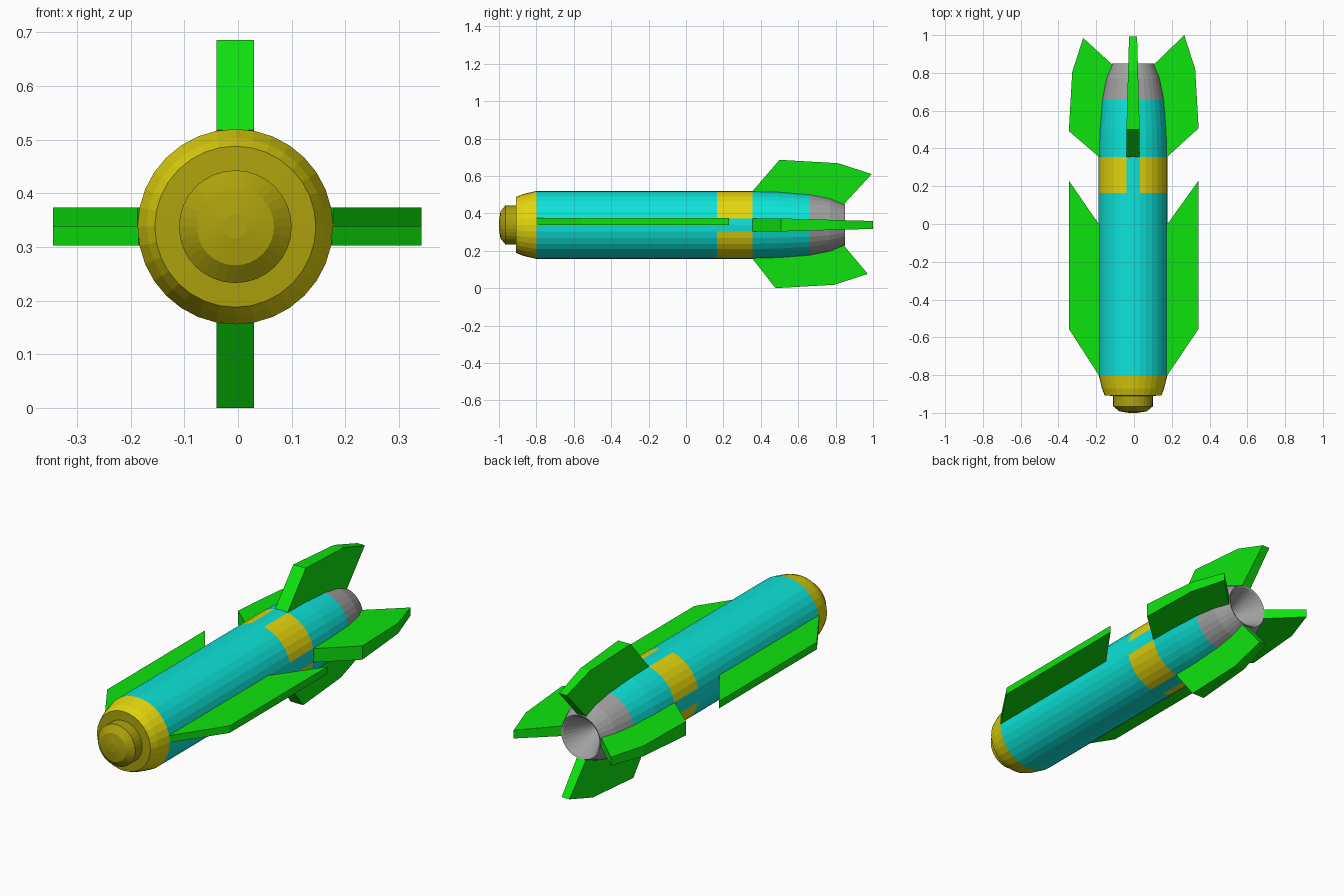
import bpy, bmesh, math

if "Cube" in bpy.data.objects:
    bpy.data.objects.remove(bpy.data.objects["Cube"])

SIDES = 32
CX, CZ = -0.005, 0.338          # body axis runs along y


def material(name, rgb):
    m = bpy.data.materials.new(name)
    m.diffuse_color = (*rgb, 1)
    m.use_nodes = True
    m.node_tree.nodes["Principled BSDF"].inputs["Base Color"].default_value = m.diffuse_color
    return m


CYAN = material("cyan", (0.004, 0.77, 0.69))
YELLOW = material("yellow", (0.77, 0.67, 0.004))
DARK_YELLOW = material("dark yellow", (0.42, 0.36, 0.004))
GREEN = material("green", (0.004, 0.77, 0.004))
GREY = material("mid grey", (0.36, 0.36, 0.36))


def finish(name, bm, mat):
    me = bpy.data.meshes.new(name)
    bm.to_mesh(me)
    bm.free()
    ob = bpy.data.objects.new(name, me)
    ob.location = (CX, 0, CZ)
    bpy.context.collection.objects.link(ob)
    me.materials.append(mat)
    return ob


def lathe(name, profile, mat, keep=lambda i: True, cap_start=False, cap_end=False):
    """Revolve (y, radius) points around the y axis; keep() picks the sides."""
    bm = bmesh.new()
    rings = []
    for y, r in profile:
        rings.append([bm.verts.new((r * math.cos(a), y, r * math.sin(a)))
                      for a in (math.tau * i / SIDES for i in range(SIDES))])
    for p, q in zip(rings, rings[1:]):
        for i in range(SIDES):
            if keep(i):
                k = (i + 1) % SIDES
                bm.faces.new((p[i], q[i], q[k], p[k]))
    if cap_start:
        bm.faces.new(rings[0])
    if cap_end:
        bm.faces.new(rings[-1][::-1])
    bmesh.ops.delete(bm, geom=[v for v in bm.verts if not v.link_faces], context='VERTS')
    return finish(name, bm, mat)


def plate(name, outline, angle, mat):
    """Slab from (y, radius, low, high) points, turned about the y axis."""
    bm = bmesh.new()
    c, s = math.cos(angle), math.sin(angle)

    def vert(y, r, t):
        return bm.verts.new((r * c - t * s, y, r * s + t * c))

    low = [vert(y, r, a) for y, r, a, b in outline]
    high = [vert(y, r, b) for y, r, a, b in outline]
    bm.faces.new(low)
    bm.faces.new(high[::-1])
    n = len(low)
    for i in range(n):
        k = (i + 1) % n
        bm.faces.new((low[i], high[i], high[k], low[k]))
    bmesh.ops.recalc_face_normals(bm, faces=bm.faces[:])
    return finish(name, bm, mat)


# Stepped nose: dark tip and front step, brighter collar
lathe("nose_tip", [(-1, 0.022), (-0.992, 0.072), (-0.965, 0.105), (-0.91, 0.105),
                   (-0.908, 0.15)], DARK_YELLOW, cap_start=True)
lathe("nose_collar", [(-0.908, 0.15), (-0.87, 0.165), (-0.80, 0.182)], YELLOW)

# Main tube and tail tube
lathe("front_body", [(-0.80, 0.182), (0.165, 0.182)], CYAN)
lathe("rear_body", [(0.355, 0.182), (0.50, 0.178), (0.66, 0.165)], CYAN)

# Four yellow band panels separated by body-coloured strips
lathe("band_panels", [(0.165, 0.182), (0.355, 0.182)], YELLOW, lambda i: i % 8 not in (0, 7))
lathe("band_strips", [(0.165, 0.182), (0.355, 0.182)], CYAN, lambda i: i % 8 in (0, 7))

# Hollow nozzle
lathe("nozzle", [(0.66, 0.165), (0.77, 0.143), (0.85, 0.110), (0.845, 0.102),
                 (0.70, 0.03)], GREY, cap_end=True)

# Swept side wings, sitting just above the centre line
for name, side, span in (("right_wing", 1, 0.347), ("left_wing", -1, 0.340)):
    wing = [(-0.80, 0.182), (-0.555, span), (0.23, span), (0.0, 0.182),
            (0.0, 0.17), (-0.79, 0.17)]
    lo, hi = (0.0, 0.036) if side > 0 else (-0.036, 0.0)
    plate(name, [(y, r, lo, hi) for y, r in wing], 0 if side > 0 else math.pi, GREEN)

# Four tail fins, thinning towards the back
for name, turn, span, tip in (("right_fin", 0, 0.347, 1.0), ("top_fin", 1, 0.348, 0.993),
                              ("left_fin", 2, 0.340, 0.985), ("bottom_fin", 3, 0.338, 0.972)):
    shift = tip - 1
    fin = [(0.355, 0.18), (0.507 + shift, span), (0.82 + shift, span - 0.018),
           (tip, span - 0.076), (0.843, 0.109), (0.76, 0.13), (0.60, 0.155), (0.37, 0.165)]
    outline = []
    for y, r in fin:
        t = 0.035 - 0.014 * max(0.0, (y - 0.5) / 0.5)
        outline.append((y, r, -t, t))
    plate(name, outline, turn * math.pi / 2, GREEN)
